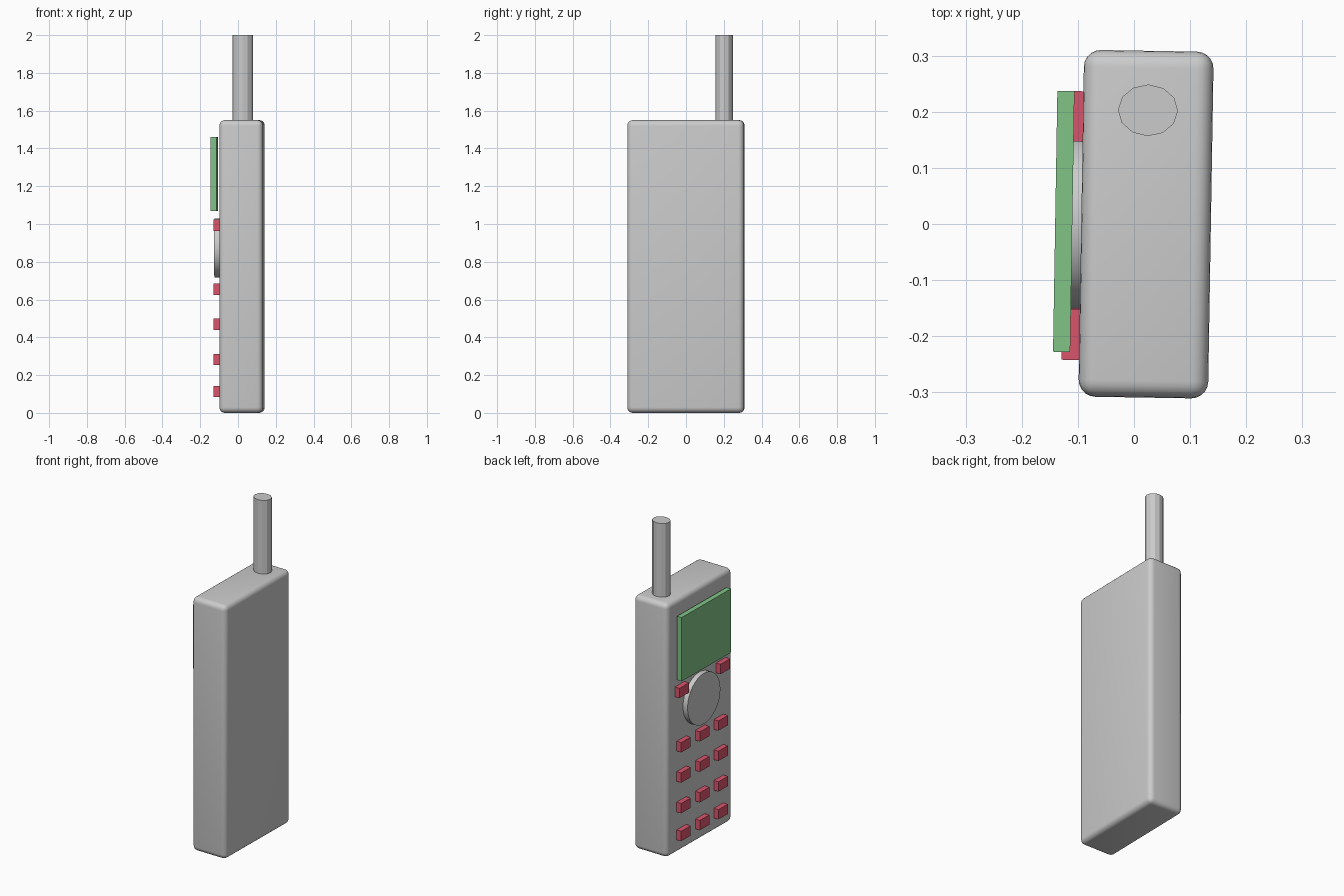
import bpy, math
from mathutils import Matrix

if "Cube" in bpy.data.objects:
    bpy.data.objects.remove(bpy.data.objects["Cube"])

TURN = Matrix.Rotation(math.radians(-0.95), 4, 'Z')  # whole handset is turned slightly


def material(name, color):
    m = bpy.data.materials.new(name)
    m.diffuse_color = color
    m.use_nodes = True
    m.node_tree.nodes["Principled BSDF"].inputs["Base Color"].default_value = m.diffuse_color
    return m


def finish(ob, name, mat=None):
    ob.name = name
    if mat:
        ob.data.materials.append(mat)
    bpy.context.view_layer.update()
    ob.matrix_world = TURN @ ob.matrix_world
    return ob


def box(name, x, y, z, mat=None):
    """Box from (min, max) pairs on each axis."""
    spans = (x, y, z)
    bpy.ops.mesh.primitive_cube_add(size=1, location=[(a + b) / 2 for a, b in spans])
    ob = bpy.context.object
    ob.scale = [b - a for a, b in spans]
    bpy.ops.object.transform_apply(location=False, rotation=False, scale=True)
    return finish(ob, name, mat)


green = material("screen_green", (0.22, 0.55, 0.24, 1))
red = material("key_red", (0.70, 0.09, 0.15, 1))

# Rounded body
body = box("body", (-0.094, 0.137), (-0.309, 0.309), (0, 1.55))
bev = body.modifiers.new("rounding", 'BEVEL')
bev.width = 0.03
bev.segments = 5
bpy.context.view_layer.objects.active = body
bpy.ops.object.modifier_apply(modifier=bev.name)
bpy.ops.object.shade_smooth_by_angle(angle=math.radians(30))

# Antenna: slightly oval, twelve flat sides
bpy.ops.mesh.primitive_cylinder_add(vertices=12, radius=1, depth=1,
                                    location=(0.0215, 0.203, 1.75))
antenna = bpy.context.object
antenna.scale = (0.0535, 0.046, 0.5)
finish(antenna, "antenna")

# Screen plate, standing just off the front
box("screen", (-0.1405, -0.110), (-0.23, 0.235), (1.07, 1.46), green)

# Round navigation pad
bpy.ops.mesh.primitive_cylinder_add(vertices=32, radius=0.155, depth=0.04,
                                    location=(-0.105, 0.003, 0.873),
                                    rotation=(0, math.pi / 2, 0))
pad = finish(bpy.context.object, "navigation_pad")
bpy.ops.object.shade_smooth_by_angle(angle=math.radians(30))

# Keys: two soft keys beside the pad, then a 3 x 4 keypad
KEY_X = (-0.125, -0.085)


def key(name, y, z):
    box(name, KEY_X, (y - 0.045, y + 0.045), (z - 0.03, z + 0.03), red)


for i, y in enumerate((0.19, -0.199)):
    key(f"soft_key_{i + 1}", y, 0.993)
for r, z in enumerate((0.655, 0.47, 0.283, 0.113)):
    for c, y in enumerate((0.173, -0.003, -0.178)):
        key(f"key_{r + 1}_{c + 1}", y, z)
